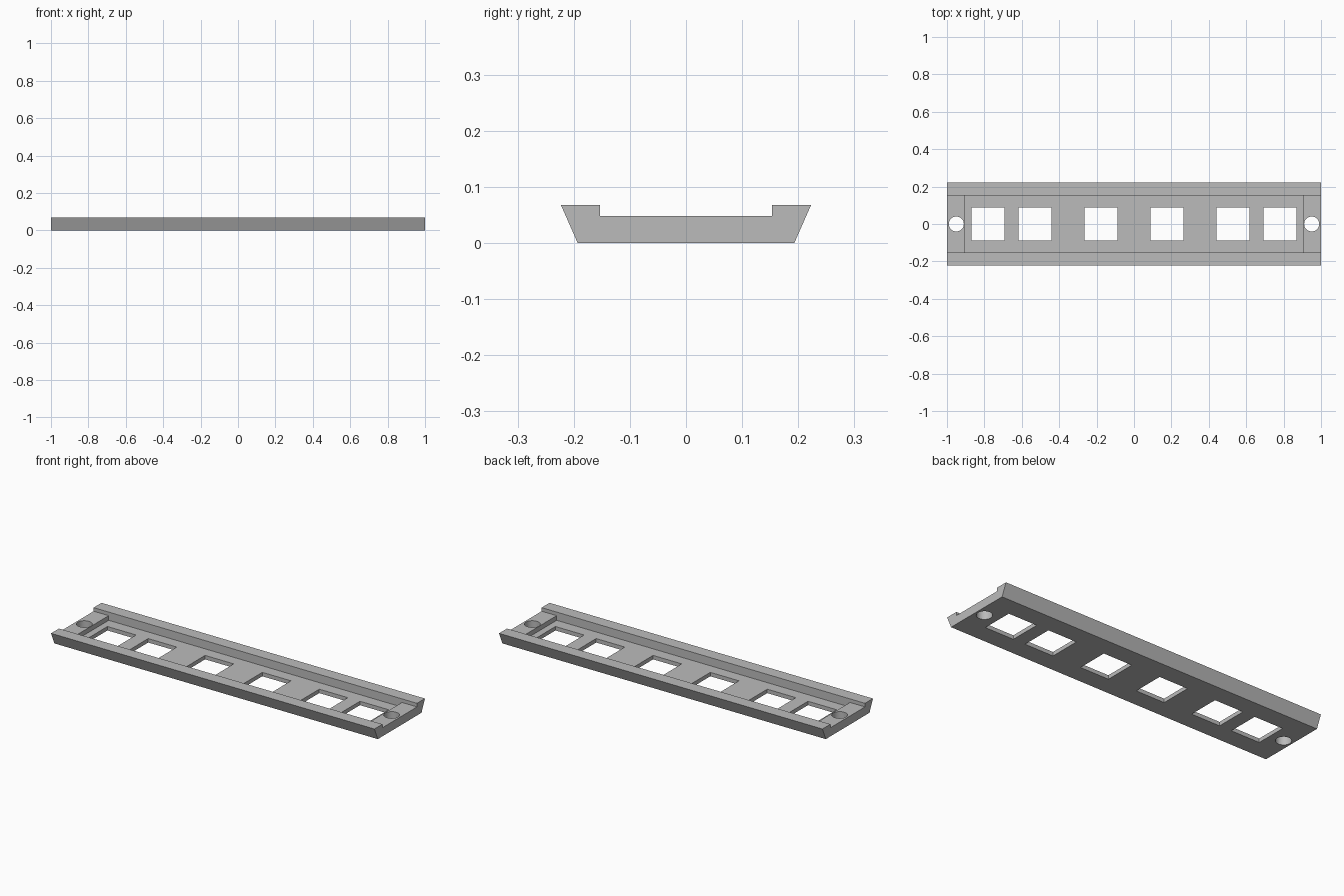
import bpy
import bmesh
from mathutils import Matrix

cube = bpy.data.objects.get("Cube")
if cube:
    bpy.data.objects.remove(cube, do_unlink=True)

HEIGHT, PAD_Z, FLOOR_Z = 0.068, 0.048, 0.022
CHANNEL = 0.153      # half width between the rails
POCKET = 0.907       # half length of the sunken floor
WINDOW = 0.177       # side of a square window

grey = bpy.data.materials.new("plain_grey")
grey.use_nodes = True
colour = (0.5, 0.5, 0.5, 1)
grey.diffuse_color = colour
grey.node_tree.nodes["Principled BSDF"].inputs["Base Color"].default_value = colour


def make_object(name, bm):
    bmesh.ops.recalc_face_normals(bm, faces=bm.faces)
    mesh = bpy.data.meshes.new(name)
    bm.to_mesh(mesh)
    bm.free()
    mesh.materials.append(grey)
    obj = bpy.data.objects.new(name, mesh)
    bpy.context.collection.objects.link(obj)
    return obj


def box(name, x, half_x, half_y, bottom, top):
    bm = bmesh.new()
    size = Matrix.Diagonal((2 * half_x, 2 * half_y, top - bottom, 1))
    place = Matrix.Translation((x, 0, (bottom + top) / 2))
    bmesh.ops.create_cube(bm, size=1, matrix=place @ size)
    return make_object(name, bm)


def cylinder(name, x, radius):
    bm = bmesh.new()
    bmesh.ops.create_cone(bm, cap_ends=True, segments=48, radius1=radius,
                          radius2=radius, depth=1, matrix=Matrix.Translation((x, 0, 0)))
    return make_object(name, bm)


# Tapered bar, extruded along its length
bm = bmesh.new()
profile = [(-0.193, 0), (0.193, 0), (0.223, HEIGHT), (-0.223, HEIGHT)]
end = bm.faces.new([bm.verts.new((-1, y, z)) for y, z in profile])
sides = bmesh.ops.extrude_face_region(bm, geom=[end])["geom"]
bmesh.ops.translate(bm, vec=(2, 0, 0),
                    verts=[v for v in sides if isinstance(v, bmesh.types.BMVert)])
tray = make_object("slotted_tray", bm)

# Channel between the rails, sunken floor, windows and end screw holes
cutters = [box("channel_cutter", 0, 1.2, CHANNEL, PAD_Z, 0.2),
           box("floor_cutter", 0, POCKET, CHANNEL, FLOOR_Z, 0.2)]
for side in (-1, 1):
    for x in (0.177, 0.529, 0.781):
        cutters.append(box("window_cutter", side * x, WINDOW / 2, WINDOW / 2, -0.1, 0.2))
    cutters.append(cylinder("hole_cutter", side * 0.95, 0.04))

bpy.context.view_layer.objects.active = tray
for cutter in cutters:
    cut = tray.modifiers.new(cutter.name, "BOOLEAN")
    cut.operation, cut.solver, cut.object = "DIFFERENCE", "EXACT", cutter
    bpy.ops.object.modifier_apply(modifier=cut.name)
    bpy.data.objects.remove(cutter, do_unlink=True)

# Smooth hole walls, crisp edges elsewhere
bpy.ops.object.select_all(action="DESELECT")
tray.select_set(True)
bpy.ops.object.shade_smooth_by_angle()
